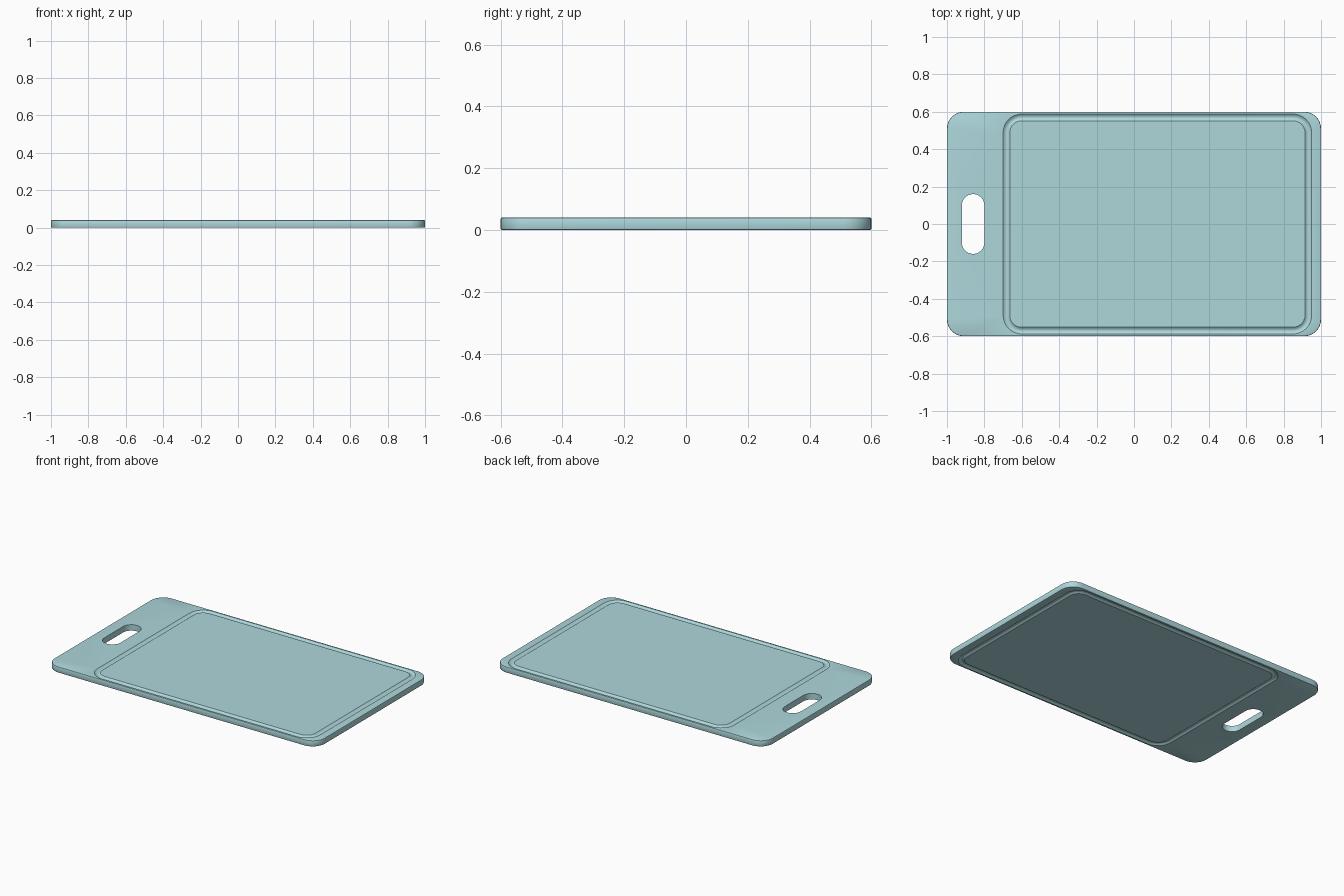
import bpy, bmesh, math

if "Cube" in bpy.data.objects:
    bpy.data.objects.remove(bpy.data.objects["Cube"])

H = 0.04   # board thickness
SEG = 8    # segments per rounded corner

bm = bmesh.new()


def loop(x0, x1, y0, y1, r, z):
    """Closed rounded-rectangle loop of vertices at height z."""
    verts = []
    corners = [(x1 - r, y1 - r, 0), (x0 + r, y1 - r, 90),
               (x0 + r, y0 + r, 180), (x1 - r, y0 + r, 270)]
    for cx, cy, start in corners:
        for i in range(SEG + 1):
            a = math.radians(start + 90 * i / SEG)
            verts.append(bm.verts.new((cx + r * math.cos(a), cy + r * math.sin(a), z)))
    return verts


def edges_of(verts):
    out = []
    for a, b in zip(verts, verts[1:] + verts[:1]):
        out.append(bm.edges.get((a, b)) or bm.edges.new((a, b)))
    return out


def bridge(loops):
    for a, b in zip(loops, loops[1:]):
        n = len(a)
        for i in range(n):
            j = (i + 1) % n
            bm.faces.new((a[i], a[j], b[j], b[i]))


def outline(inset, z):
    return loop(-1 + inset, 1 - inset, -0.6 + inset, 0.6 - inset, 0.09 - inset, z)


def slot(z):
    return loop(-0.92, -0.80, -0.16, 0.16, 0.0599, z)


def groove_loop(inset, z):
    return loop(-0.70 + inset, 0.95 - inset, -0.588 + inset, 0.588 - inset, 0.10 - inset, z)


# Outer edge with a slight rounding, and the hand slot wall
rim = [outline(0.004, 0), outline(0.0012, 0.0012), outline(0, 0.004),
       outline(0, H - 0.004), outline(0.0012, H - 0.0012), outline(0.004, H)]
hole = [slot(0), slot(H)]
bridge(rim)
bridge(hole)

# Both faces: juice groove, flat centre panel and surrounding surface
W, D = 0.036, 0.009
for z, inward, edge, cut in ((0, 1, rim[0], hole[0]), (H, -1, rim[-1], hole[1])):
    groove = []
    for k in range(7):
        t = k / 6
        groove.append(groove_loop(W * t, z + inward * D * math.sin(math.pi * t)))
    bridge(groove)
    bm.faces.new(groove[-1])
    bmesh.ops.triangle_fill(
        bm, use_beauty=True, normal=(0, 0, 1),
        edges=edges_of(edge) + edges_of(cut) + edges_of(groove[0]))

bmesh.ops.recalc_face_normals(bm, faces=bm.faces)

mesh = bpy.data.meshes.new("cutting_board")
bm.to_mesh(mesh)
bm.free()
board = bpy.data.objects.new("cutting_board", mesh)
bpy.context.collection.objects.link(board)

# Pale teal finish
mat = bpy.data.materials.new("pale_teal")
mat.diffuse_color = (0.42, 0.68, 0.71, 1)
mat.use_nodes = True
mat.node_tree.nodes["Principled BSDF"].inputs["Base Color"].default_value = mat.diffuse_color
mesh.materials.append(mat)

bpy.context.view_layer.objects.active = board
board.select_set(True)
bpy.ops.object.shade_smooth_by_angle(angle=math.radians(35))
